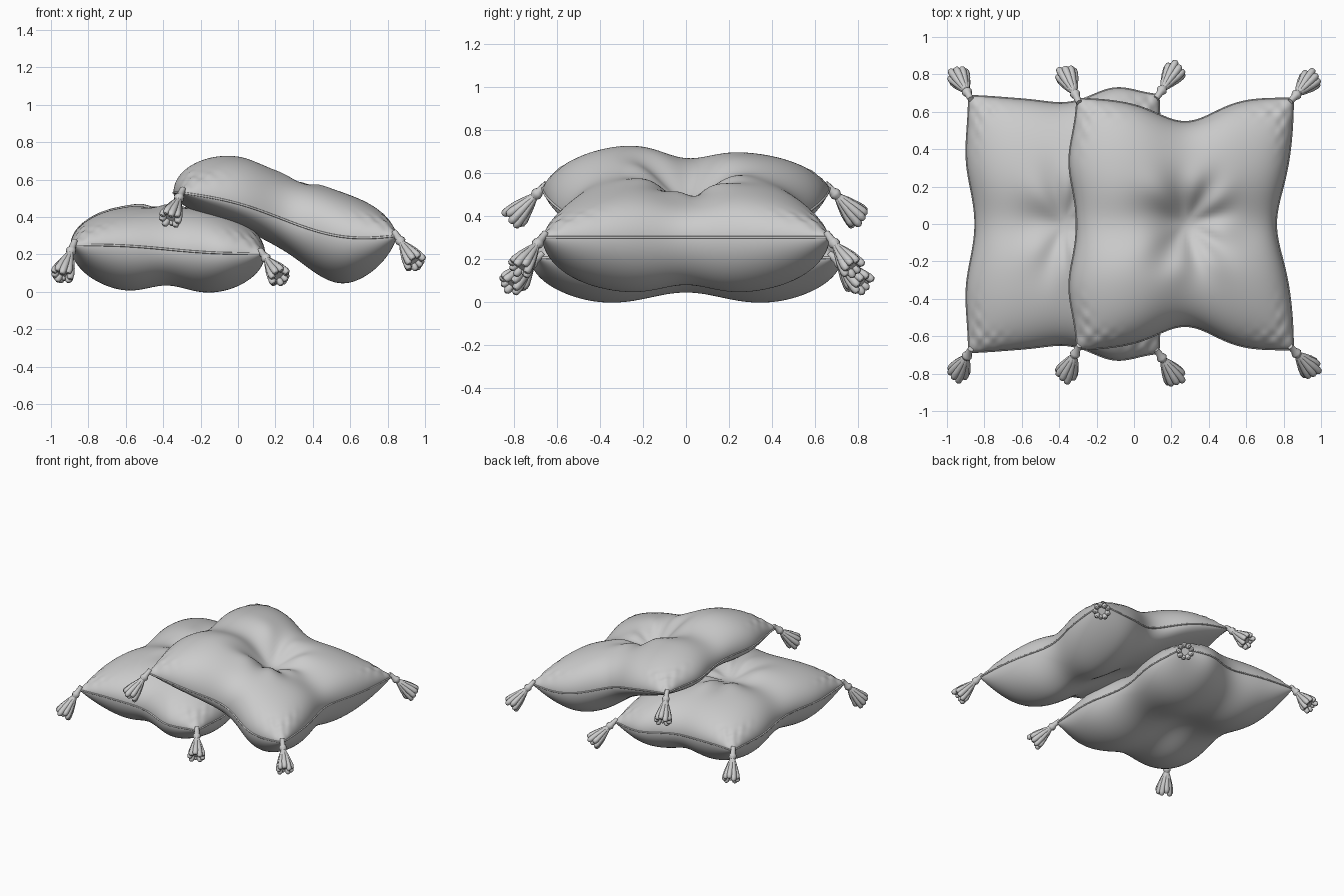
import bpy, bmesh, math
from mathutils import Vector

if "Cube" in bpy.data.objects:
    bpy.data.objects.remove(bpy.data.objects["Cube"])

fabric = bpy.data.materials.new("grey_fabric")
fabric.diffuse_color = (0.6, 0.6, 0.6, 1)
fabric.use_nodes = True
fabric.node_tree.nodes["Principled BSDF"].inputs["Base Color"].default_value = fabric.diffuse_color
N = 96


def bump(t, centre, width):
    return math.exp(-((t - centre) / width) ** 2)


def mix(a, b, t):
    t = min(1, max(0, t))
    t = t * t * (3 - 2 * t)
    return a + (b - a) * t


# Each pillow: corner positions, edge pinches and puffiness
# tops and bottoms: heights of the (left front, left back, right front, right back) lobes
# dips: depth and width of the groove across u = 0, the groove across v = 0, and the middle tuft
LOWER = dict(name="lower", x=(-0.88, 0.13), z=(0.25, 0.205), y=0.685, sag=0.0, wave=0.008,
             front=(0.04, -0.01, 0.045), left=(0.035, 0.02), right=(0.04, 0.02),
             tops=(0.215, 0.225, 0.245, 0.245), bottoms=(0.238, 0.238, 0.212, 0.212), twist=0.4,
             top_dips=((0.0, 0.25), (0.18, 0.22), (0.12, 0.22)),
             bottom_dips=((0.22, 0.33), (0.3, 0.38), (0, 1)))
UPPER = dict(name="upper", x=(-0.30, 0.85), z=(0.53, 0.30), y=0.67, sag=0.04, wave=0.033,
             front=(0.125, -0.01, 0.0), left=(0.0, 0.045), right=(0.09, -0.01),
             tops=(0.26, 0.225, 0.247, 0.247), bottoms=(0.13, 0.13, 0.262, 0.262), twist=1.3,
             top_dips=((0.1, 0.26), (0.22, 0.24), (0.3, 0.26)),
             bottom_dips=((0.12, 0.3), (0.17, 0.25), (0, 1)))


def seam_point(p, u, v):
    """Point on the mid surface of a pillow, u across and v in depth, both -1..1."""
    cx, hx = (p["x"][0] + p["x"][1]) / 2, (p["x"][1] - p["x"][0]) / 2
    pinch, bl, br = p["front"]
    ey = -pinch * bump(u, 0, 0.38) + bl * bump(u, -0.55, 0.3) + br * bump(u, 0.55, 0.3)
    pinch, swell = p["left"] if u < 0 else p["right"]
    ex = -pinch * bump(v, 0, 0.38) + swell * (bump(v, -0.5, 0.3) + bump(v, 0.5, 0.3))
    x = cx + u * (hx + ex * abs(u))
    y = v * (p["y"] + ey * abs(v))
    z = p["z"][0] + (p["z"][1] - p["z"][0]) * (u + 1) / 2 - p["sag"] * (1 - u * u)
    return Vector((x, y, z - p["wave"] * math.sin(math.pi * u)))


def padding(p, u, v, top):
    """Tufted cushion shape before scaling."""
    (du, wu), (dv, wv), (dc, wc) = p["top_dips" if top else "bottom_dips"]
    eu, ev = (2.7, 3.0) if top else (2.5, 3.0)
    f = math.sqrt(max(0, 1 - abs(u) ** eu)) * math.sqrt(max(0, 1 - abs(v) ** ev))
    return f * (1 - du * bump(u, 0, wu) - dv * bump(v, 0, wv) - dc * bump(math.hypot(u, v), 0, wc))


def puff(p, u, v, top, peak):
    """Padding thickness above or below the mid surface."""
    a = p["tops"] if top else p["bottoms"]
    s, t = (u + 0.5) / (1 if top else 1.12), (v + 0.5)
    h = mix(mix(a[0], a[1], t), mix(a[2], a[3], t), s) * padding(p, u, v, top) / peak
    if top:
        # Creases radiating from the tufted middle
        r, ang = math.hypot(u, v), math.atan2(v, u)
        h += 0.011 * bump(r, 0.34, 0.2) * math.cos(7 * ang + p["twist"] + 2 * math.sin(ang))
        # Raised embroidery in the corners
        du, dv = 1 - abs(u), 1 - abs(v)
        band = max(bump(du, 0.1, 0.06) * bump(dv, 0.15, 0.22),
                   bump(dv, 0.1, 0.06) * bump(du, 0.15, 0.22))
        h += 0.006 * band * math.sin(42 * du) * math.sin(42 * dv)
    return max(h, 0)


def finish(ob):
    ob.data.materials.clear()
    ob.data.materials.append(fabric)
    bpy.ops.object.select_all(action='DESELECT')
    ob.select_set(True)
    bpy.context.view_layer.objects.active = ob
    bpy.ops.object.shade_smooth_by_angle(angle=math.radians(50))


def tubes(name, paths, cyclic=False, sides=2):
    """Round tubes through lists of (point, radius), as one mesh."""
    cu = bpy.data.curves.new(name, 'CURVE')
    cu.dimensions = '3D'
    cu.bevel_depth = 1.0
    cu.bevel_resolution = sides
    cu.use_fill_caps = True
    for path in paths:
        sp = cu.splines.new('POLY')
        sp.points.add(len(path) - 1)
        for pt, (co, rad) in zip(sp.points, path):
            pt.co = (*co, 1)
            pt.radius = rad
        sp.use_cyclic_u = cyclic
    ob = bpy.data.objects.new(name, cu)
    bpy.context.collection.objects.link(ob)
    bpy.ops.object.select_all(action='DESELECT')
    ob.select_set(True)
    bpy.context.view_layer.objects.active = ob
    bpy.ops.object.convert(target='MESH')
    finish(bpy.context.object)


def pillow(p):
    # Stuffed cover: two puffed grids welded along the seam
    bm = bmesh.new()
    steps = [math.sin(math.pi / 2 * (2 * i / N - 1)) for i in range(N + 1)]
    for top in (True, False):
        peak = max(padding(p, u, v, top) for u in steps for v in steps)
        grid = []
        for u in steps:
            row = []
            for v in steps:
                co = seam_point(p, u, v)
                co.z += puff(p, u, v, top, peak) * (1 if top else -1)
                row.append(bm.verts.new(co))
            grid.append(row)
        for i in range(N):
            for j in range(N):
                q = [grid[i][j], grid[i + 1][j], grid[i + 1][j + 1], grid[i][j + 1]]
                bm.faces.new(q if top else q[::-1])
    bmesh.ops.remove_doubles(bm, verts=bm.verts, dist=0.00002)
    me = bpy.data.meshes.new(p["name"] + "_pillow")
    bm.to_mesh(me)
    bm.free()
    ob = bpy.data.objects.new(p["name"] + "_pillow", me)
    bpy.context.collection.objects.link(ob)
    finish(ob)

    # Piping along the seam
    line = [-1 + 2 * i / 48 for i in range(48)]
    loop = [(t, -1) for t in line] + [(1, t) for t in line]
    loop += [(-t, 1) for t in line] + [(-1, -t) for t in line]
    tubes(p["name"] + "_piping", [[(seam_point(p, u, v), 0.006) for u, v in loop]], True)


def tassel(name, start, direction):
    # Cord, knot and a flared skirt of strands
    d = Vector(direction).normalized()
    a = d.cross(Vector((0, 0, 1))).normalized()
    b = d.cross(a)
    at = lambda t, r=0, ang=0: start + d * t + (a * math.cos(ang) + b * math.sin(ang)) * r
    core = [(at(t), r) for t, r in ((-0.03, 0.016), (0.02, 0.019), (0.03, 0.026), (0.045, 0.028),
                                    (0.056, 0.02), (0.066, 0.021), (0.1, 0.03), (0.16, 0.036),
                                    (0.19, 0.03))]
    paths = [core]
    for k in range(9):
        ang = 2 * math.pi * k / 9
        end = 0.215 + 0.012 * math.sin(k * 2.3)
        paths.append([(at(0.06, 0.008, ang), 0.011), (at(0.10, 0.02, ang), 0.016),
                      (at(0.15, 0.035, ang), 0.019), (at(end - 0.025, 0.044, ang), 0.02),
                      (at(end - 0.008, 0.047, ang), 0.017), (at(end, 0.048, ang), 0.007)])
    tubes(name, paths)


# Outward directions of the left and right tassels of each pillow
for p, left, right in ((LOWER, (-0.065, 0.12, -0.175), (0.095, 0.14, -0.13)),
                       (UPPER, (-0.055, 0.12, -0.125), (0.11, 0.12, -0.16))):
    pillow(p)
    for u, d, side in ((-1, left, "left"), (1, right, "right")):
        for v, end in ((-1, "front"), (1, "back")):
            tassel(f"{p['name']}_{side}_{end}_tassel", seam_point(p, u, v), (d[0], v * d[1], d[2]))
